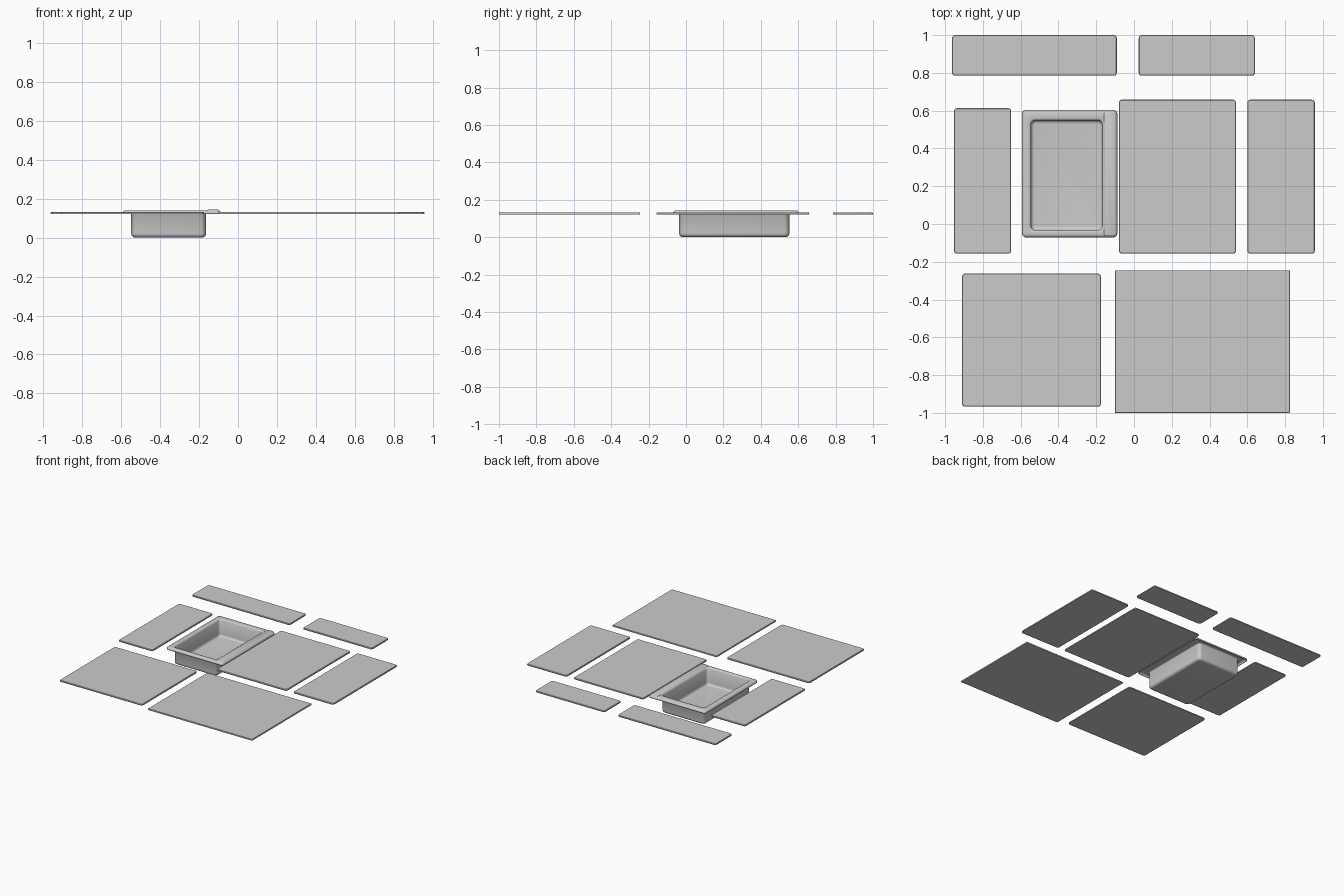
import bpy, bmesh, math

if "Cube" in bpy.data.objects:
    bpy.data.objects.remove(bpy.data.objects["Cube"])


def rounded_loop(x0, x1, y0, y1, r, steps=6):
    """Counter-clockwise outline of a rectangle with round corners."""
    pts = []
    corners = [(x1 - r, y1 - r), (x0 + r, y1 - r), (x0 + r, y0 + r), (x1 - r, y0 + r)]
    for i, (cx, cy) in enumerate(corners):
        for k in range(steps + 1):
            a = math.pi / 2 * (i + k / steps)
            pts.append((cx + r * math.cos(a), cy + r * math.sin(a)))
    return pts


def loft(name, rings, cap_start=True):
    """Skin a stack of rounded rectangles (x0, x1, y0, y1, radius, z)."""
    bm = bmesh.new()
    loops = [[bm.verts.new((x, y, r[5])) for x, y in rounded_loop(*r[:5])] for r in rings]
    n = len(loops[0])
    for a, b in zip(loops, loops[1:]):
        for i in range(n):
            j = (i + 1) % n
            bm.faces.new((a[i], a[j], b[j], b[i]))
    if cap_start:
        bm.faces.new(loops[0][::-1])
    bm.faces.new(loops[-1])
    mesh = bpy.data.meshes.new(name)
    bm.to_mesh(mesh)
    bm.free()
    ob = bpy.data.objects.new(name, mesh)
    bpy.context.scene.collection.objects.link(ob)
    bpy.ops.object.select_all(action='DESELECT')
    ob.select_set(True)
    bpy.context.view_layer.objects.active = ob
    bpy.ops.object.shade_smooth_by_angle(angle=math.radians(40))
    return ob


def panel(name, x0, x1, y0, y1, r=0.016, edge=0.003, z0=0.121, z1=0.132):
    """Thin flat plate with a softened top edge."""
    e = edge
    loft(name, [(x0, x1, y0, y1, r, z0),
                (x0, x1, y0, y1, r, z1 - e),
                (x0 + e, x1 - e, y0 + e, y1 - e, r - e * 0.8, z1)])


# Flat panels around the basin
panel("back_left_panel", -0.963, -0.091, 0.785, 1.0)
panel("back_right_panel", 0.025, 0.64, 0.785, 1.0)
panel("left_panel", -0.953, -0.65, -0.157, 0.613)
panel("centre_panel", -0.08, 0.54, -0.157, 0.658)
panel("right_panel", 0.60, 0.957, -0.157, 0.658)
panel("front_left_panel", -0.91, -0.175, -0.967, -0.263)
# Square-cornered panel
panel("front_right_panel", -0.10, 0.825, -1.0, -0.246, r=0.002, edge=0.001)

# Basin: turned-down lip, flat flange, rounded mouth, walls and floor
ox0, ox1, oy0, oy1 = -0.593, -0.088, -0.071, 0.604
ix0, ix1, iy0, iy1 = -0.545, -0.168, -0.033, 0.549


def outer(d, z):
    return (ox0 + d, ox1 - d, oy0 + d, oy1 - d, 0.022 - d * 0.6, z)


def inner(d, z):
    return (ix0 + d, ix1 - d, iy0 + d, iy1 - d, 0.024 - d * 0.5, z)


rings = [outer(0, 0.122), outer(0.001, 0.131), outer(0.005, 0.137), outer(0.012, 0.141)]
rings += [inner(-0.010, 0.141), inner(-0.004, 0.139), inner(0, 0.133)]
for k in range(6):  # fillet between wall and floor
    a = math.pi / 2 * k / 5
    rings.append(inner(0.018 * (1 - math.cos(a)), 0.022 - 0.018 * math.sin(a)))
basin = loft("basin", rings, cap_start=False)
skin = basin.modifiers.new("thickness", 'SOLIDIFY')
skin.thickness = 0.004
skin.offset = -1

# Raised ledge along the right side of the basin
lx0, lx1, ly0, ly1 = -0.160, -0.094, -0.064, 0.597
loft("basin_ledge", [(lx0, lx1, ly0, ly1, 0.012, 0.138),
                     (lx0 + 0.002, lx1 - 0.003, ly0 + 0.002, ly1 - 0.002, 0.011, 0.142),
                     (lx0 + 0.006, lx1 - 0.010, ly0 + 0.006, ly1 - 0.006, 0.009, 0.144)])
